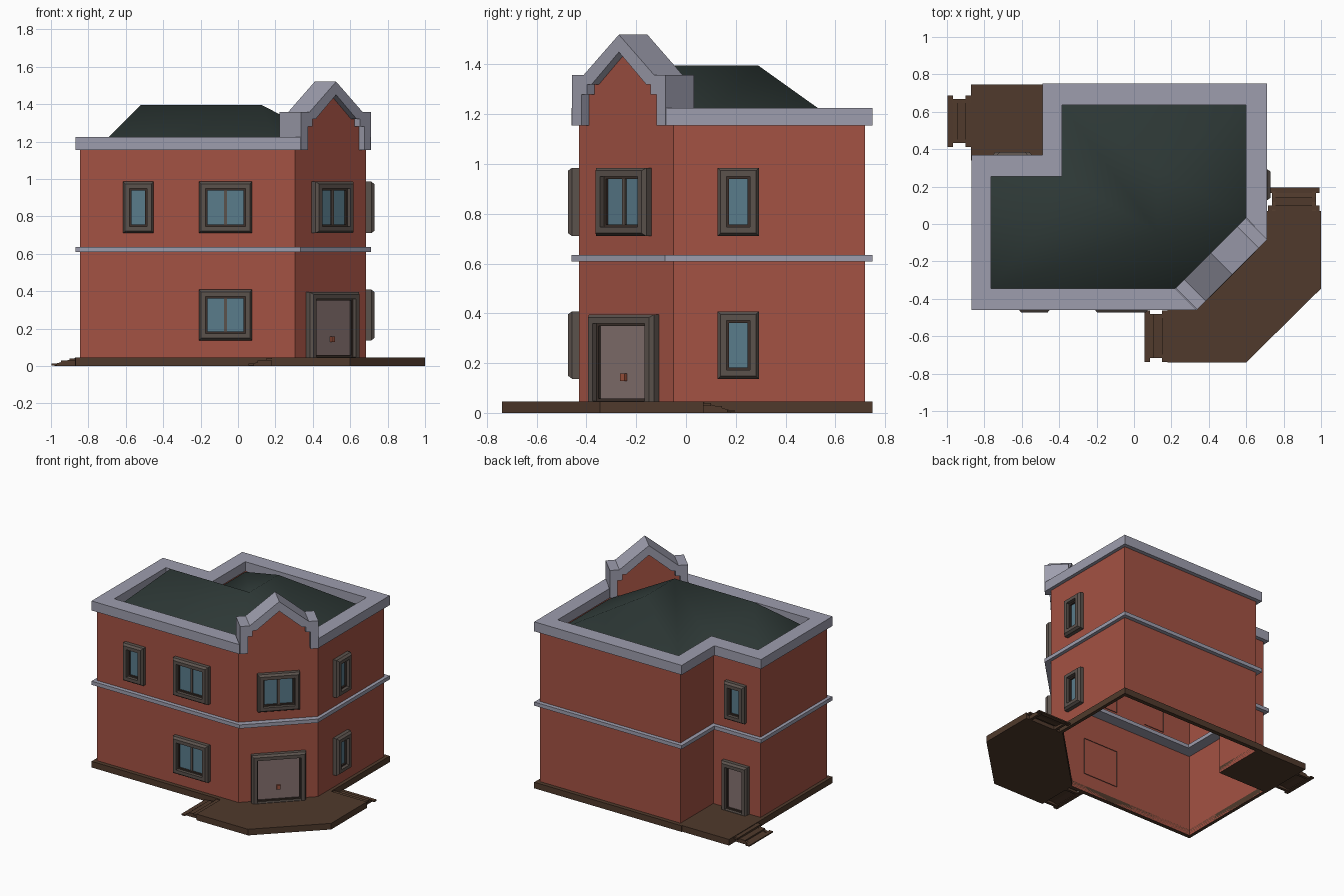
import bpy, bmesh, math
from mathutils import Vector, Matrix

if "Cube" in bpy.data.objects:
    bpy.data.objects.remove(bpy.data.objects["Cube"])


def mat(name, r, g, b):
    m = bpy.data.materials.new(name)
    m.diffuse_color = (r, g, b, 1)
    m.use_nodes = True
    m.node_tree.nodes["Principled BSDF"].inputs["Base Color"].default_value = m.diffuse_color
    return m


BRICK = mat("red brick", 0.37, 0.085, 0.057)
STONE = mat("grey stone", 0.34, 0.34, 0.42)
ROOF = mat("dark green roof", 0.026, 0.039, 0.036)
WOOD = mat("brown wood", 0.080, 0.042, 0.025)
FRAME = mat("taupe frame", 0.105, 0.084, 0.073)
SASH = mat("dark sash", 0.045, 0.030, 0.024)
GLASS = mat("blue glass", 0.10, 0.20, 0.26)
DOOR = mat("mauve door", 0.24, 0.17, 0.165)
KNOB = mat("copper knob", 0.35, 0.09, 0.05)

# Plan outlines: wall face, outer moulding edge, inner parapet edge
WALL = [(-.845, -.43), (.305, -.43), (.685, -.05), (.685, .72), (-.46, .72), (-.46, .34), (-.845, .34)]
OUT = [(-.87, -.46), (.335, -.46), (.71, -.085), (.71, .75), (-.49, .75), (-.49, .37), (-.87, .37)]
INN = [(-.765, -.345), (.22, -.345), (.60, .035), (.60, .635), (-.385, .635), (-.385, .255), (-.765, .255)]


def make(name, verts, faces, material, recalc=True, matrix=None):
    bm = bmesh.new()
    vs = [bm.verts.new(v) for v in verts]
    for f in faces:
        bm.faces.new([vs[i] for i in f])
    if matrix:
        bm.transform(matrix)
    if recalc:
        bmesh.ops.recalc_face_normals(bm, faces=bm.faces)
    me = bpy.data.meshes.new(name)
    bm.to_mesh(me)
    bm.free()
    me.materials.append(material)
    ob = bpy.data.objects.new(name, me)
    bpy.context.collection.objects.link(ob)
    return ob


def loops(name, rings, material, closed=False, skip=(), matrix=None, recalc=True):
    """Bridge successive rings of equal size; skip leaves out plan edges and caps the ends."""
    n = len(rings[0])
    k = len(rings)
    verts = [v for r in rings for v in r]
    faces = []
    for a in range(k if closed else k - 1):
        b = (a + 1) % k
        for i in range(n):
            if i not in skip:
                j = (i + 1) % n
                faces.append((a * n + i, a * n + j, b * n + j, b * n + i))
    for s in skip:
        faces.append([a * n + s for a in range(k)])
        faces.append([a * n + (s + 1) % n for a in range(k)])
    return make(name, verts, faces, material, recalc, matrix)


def at(poly, z):
    return [(x, y, z) for x, y in poly]


def prism(name, poly, z0, z1, material, matrix=None):
    n = len(poly)
    faces = [tuple(range(n)), tuple(range(n, 2 * n))]
    faces += [(i, (i + 1) % n, n + (i + 1) % n, n + i) for i in range(n)]
    return make(name, at(poly, z0) + at(poly, z1), faces, material, True, matrix)


def ring_band(name, outer, inner, z0, z1, material, skip=()):
    return loops(name, [at(outer, z0), at(outer, z1), at(inner, z1), at(inner, z0)],
                 material, True, skip)


def on_wall(x, y, z, nx, ny):
    """Local x runs along the wall, y points outward, z is up."""
    n = Vector((nx, ny, 0)).normalized()
    m = Matrix(((n.y, n.x, 0, x), (-n.x, n.y, 0, y), (0, 0, 1, z), (0, 0, 0, 1)))
    return m


def rect(w, h, inset, d):
    a, b = w / 2 - inset, h / 2 - inset
    return [(-a, d, -b), (a, d, -b), (a, d, b), (-a, d, b)]


def slab(name, x0, x1, y0, y1, z0, z1, material, matrix=None):
    return prism(name, [(x0, y0), (x1, y0), (x1, y1), (x0, y1)], z0, z1, material, matrix)


# Walls, plinth, string course and cornice
loops("brick_walls", [at(WALL, 0.0), at(WALL, 1.18)], BRICK, recalc=False)
ring_band("plinth", OUT, WALL, 0, .045, WOOD)
ring_band("string_course", OUT, INN, .608, .635, STONE)
ring_band("cornice", OUT, INN, 1.155, 1.225, STONE, skip=(1,))

# L-shaped hipped roof
ridge = [(-.52, -.045, 1.396), (.125, -.045, 1.396), (.125, .29, 1.396)]
roof = make("hip_roof", at(INN, 1.15) + ridge,
            [(0, 1, 8, 7), (1, 2, 8), (2, 3, 9, 8), (3, 4, 9), (4, 5, 8, 9), (5, 6, 7, 8), (6, 0, 7)], ROOF)
for p in roof.data.polygons:
    p.use_smooth = True

# Corner gable: stone trim around a brick panel, drawn as profile then stood upright
CHAMFER = (.495, -.24, 0, 1, -1)
half_out = [(.265, 1.155), (.265, 1.358), (.2, 1.358), (0, 1.52)]
half_in = [(.213, 1.155), (.213, 1.28), (.18, 1.28), (.18, 1.32), (.155, 1.32), (0, 1.45)]


def mirrored(half):
    return half + [(-x, z) for x, z in reversed(half[:-1])]


upright = on_wall(*CHAMFER) @ Matrix(((1, 0, 0, 0), (0, 0, 1, 0), (0, 1, 0, 0), (0, 0, 0, 1)))
prism("gable_trim", mirrored(half_out) + mirrored(half_in)[::-1], -.12, .042, STONE, upright)
panel = [(.23, 1.15), (.23, 1.285), (.19, 1.285), (.19, 1.33), (.16, 1.33), (0, 1.465)]
prism("gable_brick_panel", mirrored(panel), -.08, .0, BRICK, upright)


# Windows and doors
def opening(name, x, y, nx, ny, w, z0, z1, door=False):
    h = z1 - z0
    m = on_wall(x, y, (z0 + z1) / 2, nx, ny)
    b = .036
    loops(name + "_frame", [rect(w, h, 0, -.005), rect(w, h, 0, .028), rect(w, h, .012, .044),
                            rect(w, h, b, .044), rect(w, h, b, .004)], FRAME, matrix=m)
    s = b + .010
    loops(name + "_sash", [rect(w, h, b, .02), rect(w, h, s, .02), rect(w, h, s, .004)], SASH, matrix=m)
    make(name + ("_leaf" if door else "_glass"), rect(w, h, b, .008), [(0, 3, 2, 1)],
         DOOR if door else GLASS, True, m)
    if door:
        if w > .3:
            slab(name + "_knob", -.013, .013, .008, .022, -.075, -.045, KNOB, m)
    elif w > .2:
        slab(name + "_mullion", -.009, .009, .006, .016, -h / 2 + b, h / 2 - b, FRAME, m)


UP, LOW = (.71, .985), (.137, .408)
opening("front_upper_window", -.067, -.43, 0, -1, .285, *UP)
opening("front_lower_window", -.067, -.43, 0, -1, .285, *LOW)
opening("front_small_window", -.533, -.43, 0, -1, .165, *UP)
opening("side_upper_window", .685, .21, 1, 0, .165, *UP)
opening("side_lower_window", .685, .21, 1, 0, .165, *LOW)
opening("corner_window", .495, -.24, 1, -1, .285, *UP)
opening("back_window", -.65, .34, 0, 1, .165, *UP)
opening("corner_door", .495, -.24, 1, -1, .37, .012, .395, True)
opening("back_door", -.65, .34, 0, 1, .21, .012, .395, True)

# Porches
prism("front_porch", [(.18, -.74), (.60, -.74), (1, -.345), (1, .07), (.68, .07), (.18, -.43)], 0, .045, WOOD)
slab("back_porch", -.872, -.46, .34, .745, 0, .045, WOOD)


# Steps: two treads joined by sloping side pieces (local y points away from the porch)
def steps(name, x, y, nx, ny, w):
    m = on_wall(x, y, 0, nx, ny)
    slab(name + "_upper_tread", -w / 2, w / 2, 0, .03, .028, .040, WOOD, m)
    slab(name + "_middle_tread", -w / 2 + .02, w / 2 - .02, .02, .075, .018, .028, WOOD, m)
    slab(name + "_lower_tread", -w / 2, w / 2, .095, .125, .003, .012, WOOD, m)
    for side in (-1, 1):
        c = side * (w / 2 - .03)
        prof = [(0, 0), (.11, 0), (.11, .01), (0, .042)]
        vs = [(c + e, d, z) for e in (-.01, .01) for d, z in prof]
        make(name + "_stringer", vs, [(0, 1, 2, 3), (4, 5, 6, 7)] +
             [(i, (i + 1) % 4, 4 + (i + 1) % 4, 4 + i) for i in range(4)], WOOD, True, m)
    slope = [(a, d, z) for d, z in ((0, .03), (.115, .004)) for a in (-w / 2 + .025, w / 2 - .025)]
    make(name + "_ramp", slope, [(0, 1, 3, 2)], WOOD, True, m)


steps("front_steps", .18, -.60, -1, 0, .275)
steps("side_steps", .855, .07, 0, 1, .275)
steps("back_steps", -.872, .55, -1, 0, .275)
